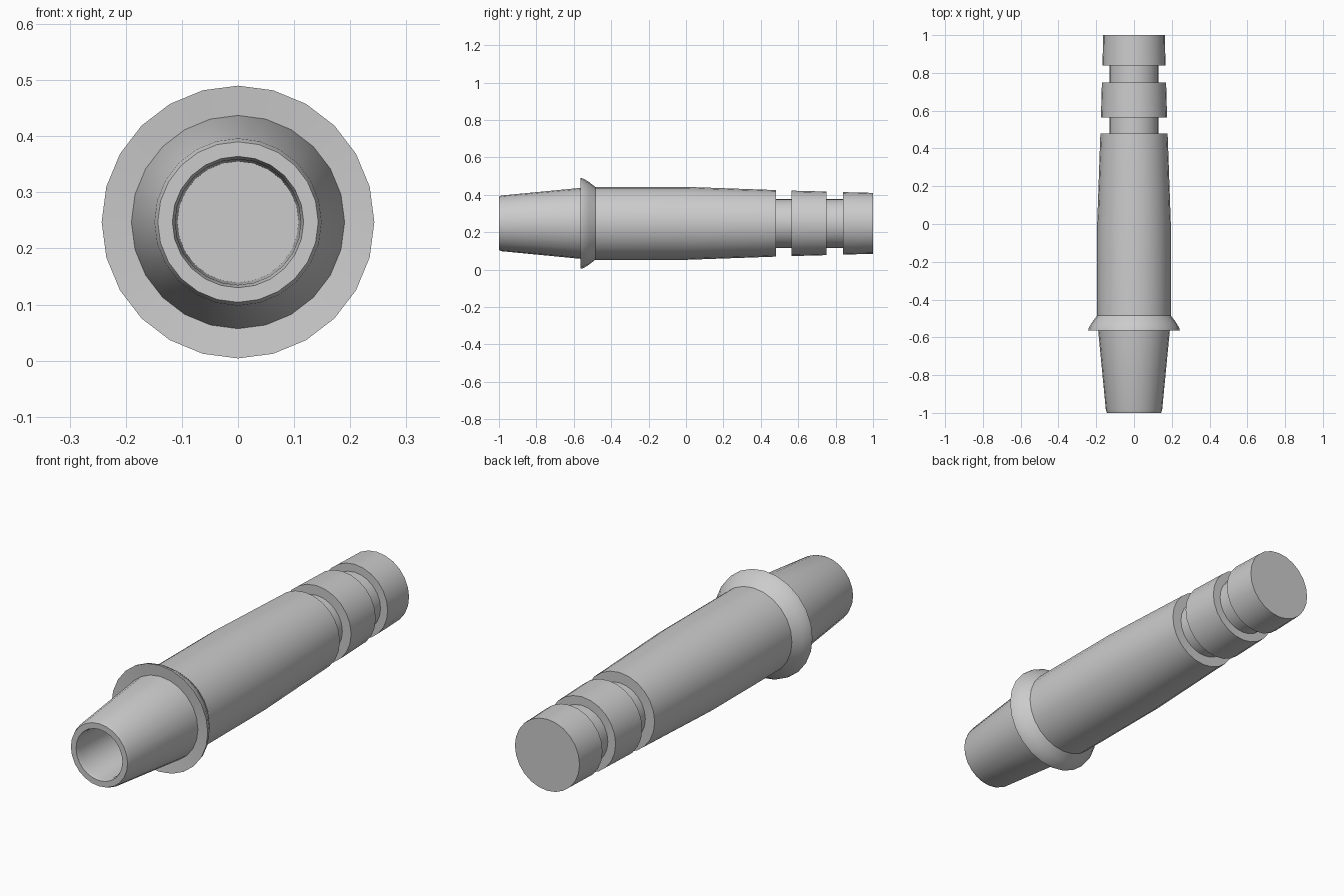
import bpy, bmesh, math

if "Cube" in bpy.data.objects:
    bpy.data.objects.remove(bpy.data.objects["Cube"])

CZ = 0.247  # height of the long axis


def lathe(name, profile, sides):
    """Spin (y, radius) points around the long axis; radius 0 closes an end."""
    bm = bmesh.new()
    rings = []
    for y, r in profile:
        if r == 0:
            rings.append([bm.verts.new((0, y, CZ))])
            continue
        rings.append([bm.verts.new((r * math.cos(2 * math.pi * i / sides), y,
                                    CZ + r * math.sin(2 * math.pi * i / sides)))
                      for i in range(sides)])
    for a, b in zip(rings, rings[1:]):
        for i in range(sides):
            j = (i + 1) % sides
            quad = [a[i % len(a)], a[j % len(a)], b[j % len(b)], b[i % len(b)]]
            bm.faces.new(list(dict.fromkeys(quad)))
    bmesh.ops.recalc_face_normals(bm, faces=bm.faces)
    mesh = bpy.data.meshes.new(name)
    bm.to_mesh(mesh)
    bm.free()
    ob = bpy.data.objects.new(name, mesh)
    bpy.context.collection.objects.link(ob)
    bpy.ops.object.select_all(action='DESELECT')
    ob.select_set(True)
    bpy.context.view_layer.objects.active = ob
    bpy.ops.object.shade_smooth_by_angle(angle=math.radians(35))
    return ob


# One continuous skin: bored tapered nose, flared collar, body and ringed tail
lathe("tapered_nozzle_and_barrel", [
    (-0.56, 0), (-0.56, 0.108), (-0.98, 0.112), (-1.0, 0.117),   # bore
    (-1.0, 0.143), (-0.985, 0.149), (-0.56, 0.19),               # nose
    (-0.565, 0.243), (-0.55, 0.24), (-0.52, 0.222), (-0.485, 0.195),  # collar
    (0.0, 0.195), (0.48, 0.178),                                 # body
    (0.48, 0.131), (0.565, 0.131),                               # first groove
    (0.565, 0.175), (0.75, 0.17),                                # first ring
    (0.75, 0.131), (0.84, 0.131),                                # second groove
    (0.84, 0.167), (1.0, 0.163), (1.0, 0),                       # end ring
], 24)
